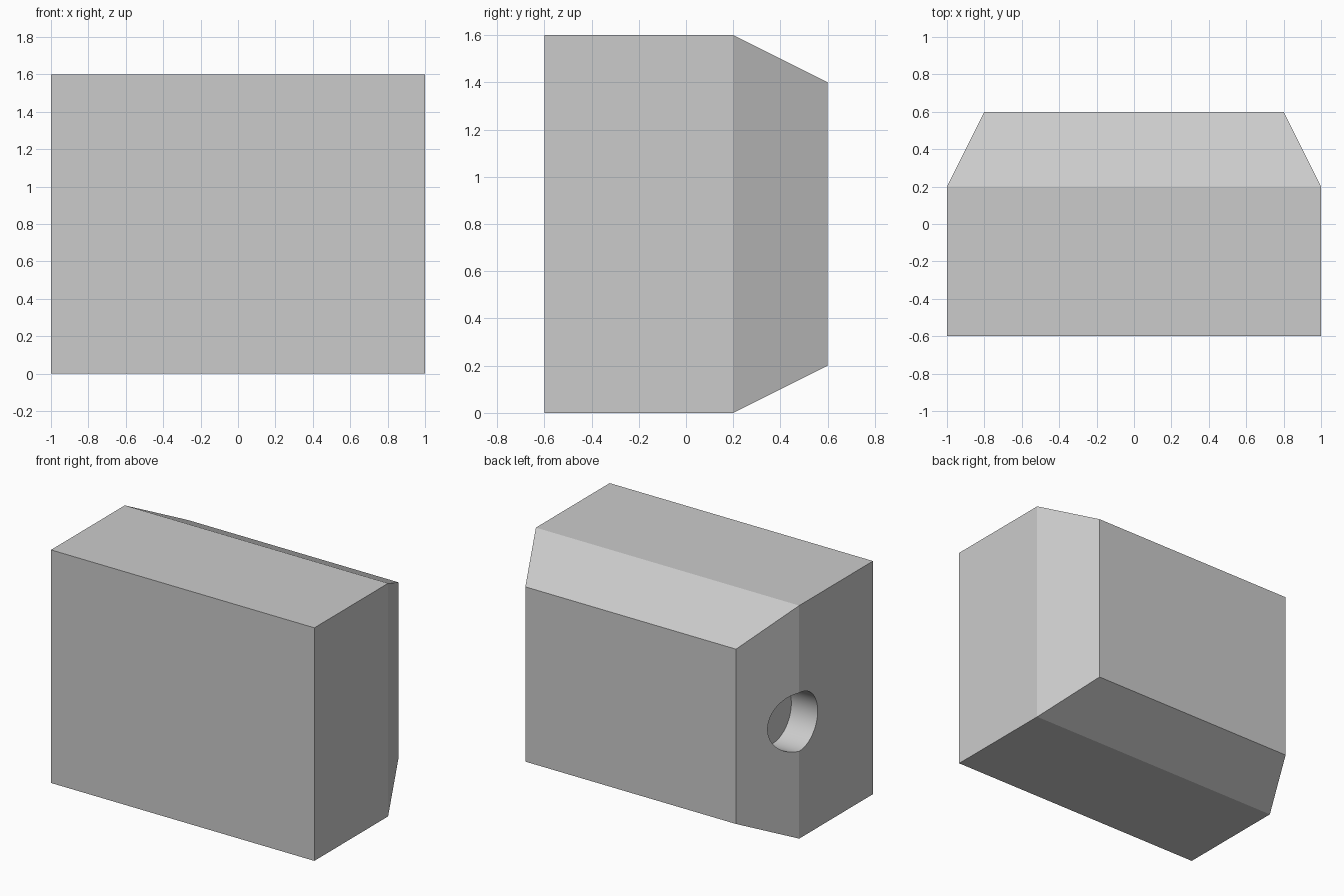
import bpy, bmesh, math

if "Cube" in bpy.data.objects:
    bpy.data.objects.remove(bpy.data.objects["Cube"])

# Body: box with a tapered back, lofted from three rectangular sections
sections = [(-0.6, 1.0, 0.8), (0.2, 1.0, 0.8), (0.6, 0.8, 0.6)]  # y, half width, half height
bm = bmesh.new()
rings = [[bm.verts.new((sx * w, y, 0.8 + sz * h))
          for sx, sz in ((-1, -1), (1, -1), (1, 1), (-1, 1))]
         for y, w, h in sections]
for a, b in zip(rings, rings[1:]):
    for i in range(4):
        j = (i + 1) % 4
        bm.faces.new((a[i], a[j], b[j], b[i]))
bm.faces.new(rings[0])
bm.faces.new(rings[-1])
bmesh.ops.recalc_face_normals(bm, faces=bm.faces)
mesh = bpy.data.meshes.new("body")
bm.to_mesh(mesh)
bm.free()
body = bpy.data.objects.new("body", mesh)
bpy.context.collection.objects.link(body)

# Blind round socket in the left side, 0.2 deep
bpy.ops.mesh.primitive_cylinder_add(vertices=64, radius=0.2, depth=0.4,
                                    location=(-1.0, 0.2, 0.8),
                                    rotation=(0, math.pi / 2, 0))
cutter = bpy.context.object
cutter.name = "socket_cutter"
cutter.hide_render = True

cut = body.modifiers.new("socket", 'BOOLEAN')
cut.operation = 'DIFFERENCE'
cut.solver = 'EXACT'
cut.object = cutter

bpy.ops.object.select_all(action='DESELECT')
body.select_set(True)
bpy.context.view_layer.objects.active = body
bpy.ops.object.modifier_apply(modifier=cut.name)
bpy.data.objects.remove(cutter)

# Smooth socket wall, crisp chamfers
bpy.ops.object.shade_smooth_by_angle(angle=math.radians(15))
